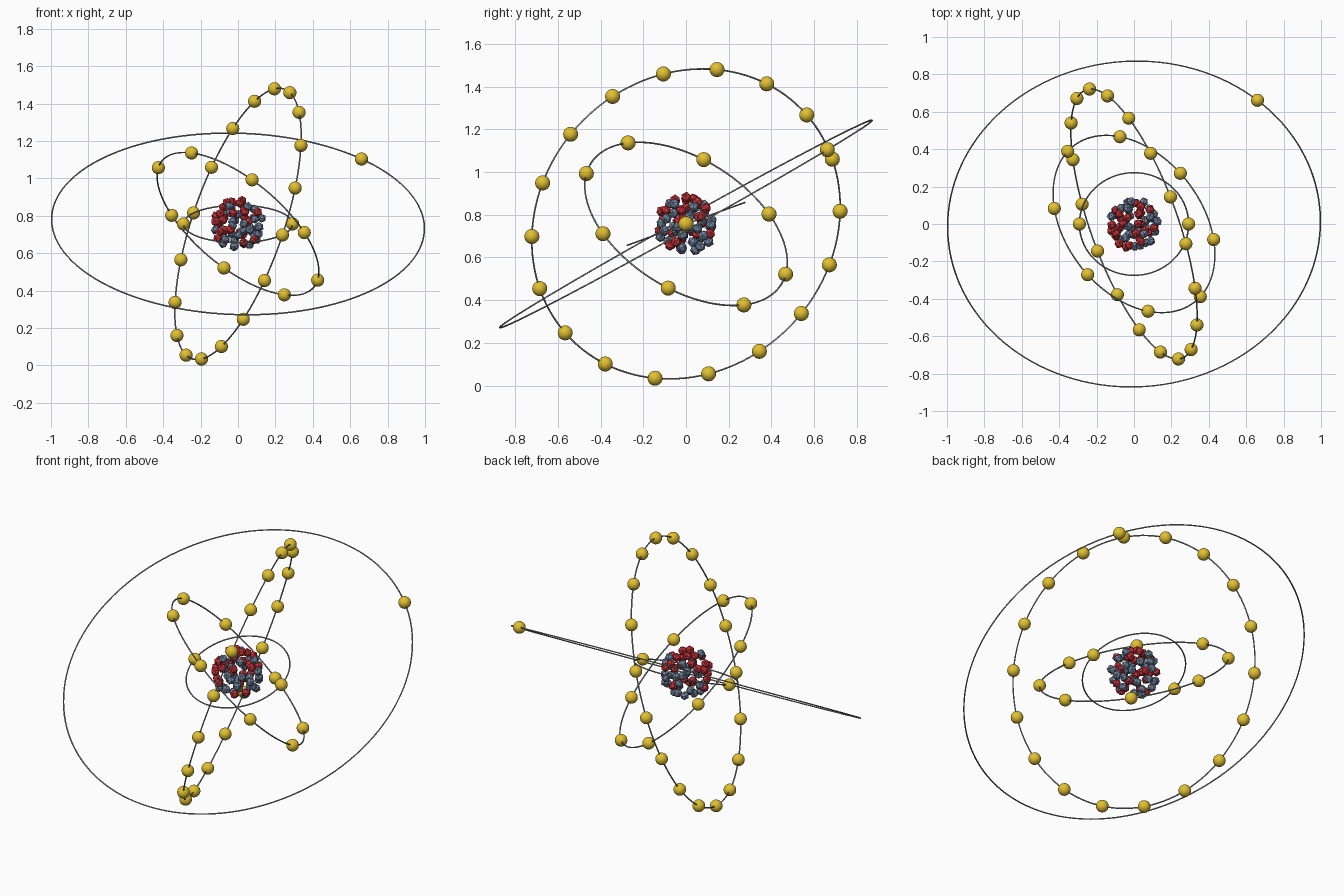
import bpy, bmesh, math, random
from mathutils import Vector, Matrix

if "Cube" in bpy.data.objects:
    bpy.data.objects.remove(bpy.data.objects["Cube"])

random.seed(11)
CENTRE = Vector((0, 0, 0.757))


def material(name, rgb):
    m = bpy.data.materials.new(name)
    m.diffuse_color = (*rgb, 1)
    m.use_nodes = True
    m.node_tree.nodes["Principled BSDF"].inputs["Base Color"].default_value = m.diffuse_color
    return m


GOLD = material("gold", (0.76, 0.53, 0.03))
GREY = material("grey", (0.33, 0.33, 0.335))
RED = material("red", (0.60, 0.035, 0.045))
SLATE = material("slate blue", (0.175, 0.24, 0.36))


def finish(bm, name, mat, smooth):
    for f in bm.faces:
        f.smooth = smooth
    mesh = bpy.data.meshes.new(name)
    bm.to_mesh(mesh)
    bm.free()
    mesh.materials.append(mat)
    ob = bpy.data.objects.new(name, mesh)
    bpy.context.collection.objects.link(ob)


def orbit(name, radius, u, v, count, tube=0.004):
    """Thin ring in the plane of u and v, electrons spaced evenly from u."""
    u = Vector(u).normalized()
    n = u.cross(Vector(v)).normalized()
    v = n.cross(u)
    # ring
    bm = bmesh.new()
    seg, sides = 128, 6
    loops = []
    for i in range(seg):
        a = 2 * math.pi * i / seg
        out = u * math.cos(a) + v * math.sin(a)
        loops.append([bm.verts.new(CENTRE + out * (radius + tube * math.cos(b)) + n * tube * math.sin(b))
                      for b in (2 * math.pi * j / sides for j in range(sides))])
    for i in range(seg):
        p, q = loops[i], loops[(i + 1) % seg]
        for j in range(sides):
            k = (j + 1) % sides
            bm.faces.new((p[j], q[j], q[k], p[k]))
    bmesh.ops.recalc_face_normals(bm, faces=bm.faces)
    finish(bm, name + "_ring", GREY, True)
    # electrons
    bm = bmesh.new()
    for i in range(count):
        a = 2 * math.pi * i / count
        pos = CENTRE + radius * (u * math.cos(a) + v * math.sin(a))
        bmesh.ops.create_uvsphere(bm, u_segments=24, v_segments=14, radius=0.035,
                                  matrix=Matrix.Translation(pos))
    finish(bm, name + "_electrons", GOLD, True)


# four electron shells, from the inside out
orbit("first_orbit", 0.292, (1, 0, 0), (0, 0.94, 0.342), 2)
orbit("second_orbit", 0.528, (-0.425, 0.083, 0.30), (0.072, -0.466, 0.238), 8)
orbit("third_orbit", 0.762, (0.195, 0.145, 0.723), (0.276, -0.707, 0.068), 18)
orbit("outer_orbit", 0.997, (0.66, 0.661, 0.347), (-1, 0, 0.032), 1)


def shell(count, near, far, jitter):
    """Points scattered evenly over a sphere with some disorder."""
    pts = []
    for i in range(count):
        z = 1 - 2 * (i + 0.5) / count
        a = i * math.pi * (3 - math.sqrt(5))
        r = math.sqrt(1 - z * z)
        d = Vector((r * math.cos(a), r * math.sin(a), z))
        d += Vector([random.uniform(-jitter, jitter) for _ in range(3)])
        pts.append(d.normalized() * random.uniform(near, far))
    return pts


# nucleus: loose cluster of faceted protons and neutrons
points = shell(50, 0.118, 0.136, 0.12) + shell(14, 0.06, 0.085, 0.15)
# protons gather slightly towards the front left
points.sort(key=lambda p: p.dot(Vector((1.5, 2.5, 0))) + random.uniform(-0.8, 0.8))
protons, neutrons = bmesh.new(), bmesh.new()
for i, p in enumerate(points):
    turn = Matrix.Rotation(random.uniform(0, 6.28), 4, p.normalized())
    bmesh.ops.create_icosphere(protons if i < 29 else neutrons, subdivisions=1,
                               radius=0.026, matrix=Matrix.Translation(CENTRE + p) @ turn)
finish(protons, "protons", RED, False)
finish(neutrons, "neutrons", SLATE, False)
